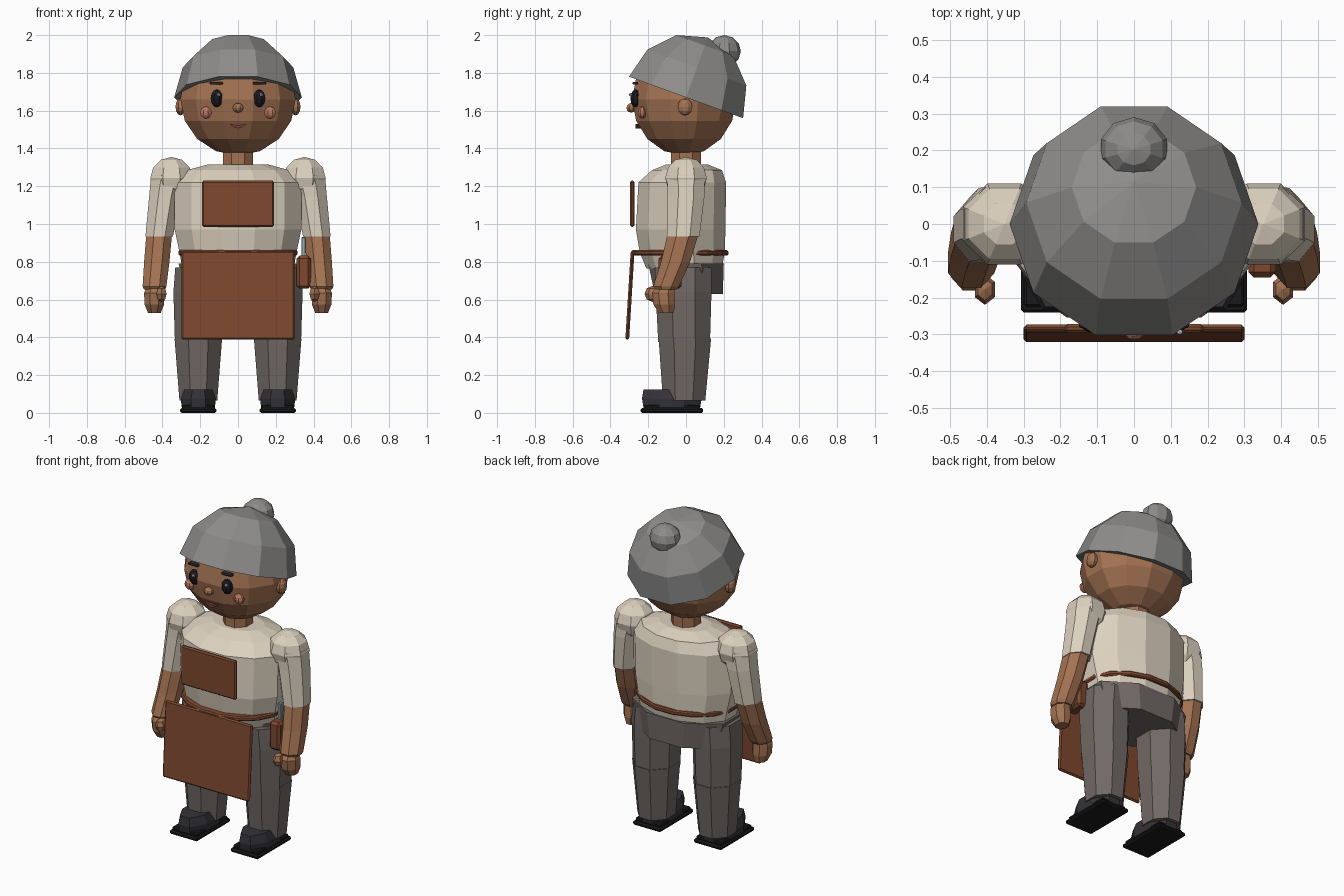
import bpy, bmesh
from math import sin, cos, pi, radians
from mathutils import Matrix, Vector

if "Cube" in bpy.data.objects:
    bpy.data.objects.remove(bpy.data.objects["Cube"])


def material(name, rgb):
    m = bpy.data.materials.new(name)
    m.diffuse_color = (*rgb, 1)
    m.use_nodes = True
    m.node_tree.nodes["Principled BSDF"].inputs["Base Color"].default_value = m.diffuse_color
    return m


SKIN = material("skin", (0.37, 0.17, 0.085))
CREAM = material("cream_cloth", (0.72, 0.64, 0.52))
LEATHER = material("leather", (0.21, 0.065, 0.028))
TROUSER = material("trouser_cloth", (0.165, 0.14, 0.13))
DARK = material("dark_leather", (0.035, 0.033, 0.04))
SOLE = material("sole_rubber", (0.01, 0.01, 0.011))
HAIR = material("grey_hair", (0.27, 0.265, 0.26))
EYE = material("eye_dark", (0.01, 0.01, 0.016))
WHITE = material("eye_glint", (0.9, 0.9, 0.9))
BLUSH = material("blush", (0.5, 0.19, 0.13))
LIP = material("lip", (0.22, 0.05, 0.04))
METAL = material("tool_metal", (0.3, 0.4, 0.45))


def finish(name, bm, mat, mirror=False, bevel=0):
    bmesh.ops.remove_doubles(bm, verts=bm.verts, dist=0.0005)
    bmesh.ops.recalc_face_normals(bm, faces=bm.faces)
    me = bpy.data.meshes.new(name)
    bm.to_mesh(me)
    bm.free()
    me.materials.append(mat)
    ob = bpy.data.objects.new(name, me)
    bpy.context.collection.objects.link(ob)
    if bevel:
        b = ob.modifiers.new("bevel", 'BEVEL')
        b.width, b.segments = bevel, 1
    if mirror:
        ob.modifiers.new("mirror", 'MIRROR').use_clip = False
    return ob


def loft(name, rings, mat, n=8, phase=0.5, mirror=False, matrix=Matrix()):
    """Skin elliptical rings (cx, cy, cz, rx, ry); radii are to the flats when phase is 0.5."""
    bm = bmesh.new()
    k = 1 / cos(pi / n) if phase else 1
    loops = []
    for cx, cy, cz, rx, ry in rings:
        loop = []
        for i in range(n):
            a = 2 * pi * (i + phase) / n
            loop.append(bm.verts.new(matrix @ Vector((cx + k * rx * cos(a), cy + k * ry * sin(a), cz))))
        loops.append(loop)
    for a, b in zip(loops, loops[1:]):
        for i in range(n):
            j = (i + 1) % n
            bm.faces.new((a[i], a[j], b[j], b[i]))
    for end, r in ((loops[0], rings[0]), (loops[-1], rings[-1])):
        if r[3] > 0.001:
            bm.faces.new(end)
    return finish(name, bm, mat, mirror)


def ball(name, c, r, mat, n=8, rings=6, top=1.0, **kw):
    """Faceted ellipsoid; top < 1 keeps only the upper share of it."""
    angles = [pi * top * i / rings for i in range(rings + 1)]
    prof = [(0, 0, r[2] * cos(t), r[0] * max(sin(t), 0), r[1] * max(sin(t), 0)) for t in angles]
    rot = kw.pop("rot", Matrix())
    return loft(name, prof, mat, n, matrix=Matrix.Translation(c) @ rot, **kw)


def box(name, c, size, mat, bevel=0.01, tilt=0, mirror=False):
    bm = bmesh.new()
    m = Matrix.Translation(c) @ Matrix.Rotation(radians(tilt), 4, 'X') @ Matrix.Diagonal((*size, 1))
    bmesh.ops.create_cube(bm, size=1, matrix=m)
    return finish(name, bm, mat, mirror, bevel)


# Head, hair cap and bun
ball("head", (0, -0.01, 1.66), (0.305, 0.275, 0.297), SKIN, n=12, rings=8)
ball("hair", (0, 0, 1.67), (0.338, 0.338, 0.338), HAIR, n=10, rings=3, top=0.5, phase=0,
     rot=Matrix.Rotation(radians(-20), 4, 'X'))
ball("hair_bun", (0, 0.203, 1.915), (0.09, 0.083, 0.085), HAIR, n=10, rings=6)
loft("neck", [(0, 0, 1.27, 0.08, 0.08), (0, 0, 1.42, 0.08, 0.08)], SKIN)

# Face
ball("ears", (0.305, -0.005, 1.62), (0.026, 0.038, 0.045), SKIN, mirror=True)
ball("eyes", (0.113, -0.268, 1.665), (0.032, 0.026, 0.047), EYE, mirror=True)
for x in (-0.102, 0.124):
    ball("eye_glint", (x, -0.293, 1.685), (0.009, 0.008, 0.009), WHITE, n=6, rings=4)
box("eyebrows", (0.115, -0.268, 1.745), (0.07, 0.03, 0.015), DARK, 0.004, mirror=True)
ball("cheeks", (0.17, -0.232, 1.59), (0.03, 0.022, 0.032), BLUSH, mirror=True)
ball("nose", (0, -0.29, 1.615), (0.028, 0.025, 0.025), SKIN)
bm = bmesh.new()
smile = [(-0.045, 1.53), (-0.022, 1.512), (0, 1.506), (0.022, 1.512), (0.045, 1.53), (0, 1.522)]
face = bm.faces.new([bm.verts.new((x, -0.268, z)) for x, z in smile])
ext = bmesh.ops.extrude_face_region(bm, geom=[face])
for v in ext["geom"]:
    if isinstance(v, bmesh.types.BMVert):
        v.co.y = -0.235
finish("mouth", bm, LIP)

# Shirt body
loft("shirt", [(0, -0.01, 0.765, 0.295, 0.2), (0, -0.02, 0.85, 0.31, 0.225),
               (0, -0.028, 0.97, 0.335, 0.237), (0, -0.02, 1.22, 0.335, 0.232),
               (0, 0.005, 1.285, 0.27, 0.185), (0, 0.005, 1.315, 0.16, 0.11)], CREAM, n=12)

# Shoulders, sleeves, forearms and hands
ball("shoulders", (0.352, 0, 1.243), (0.112, 0.11, 0.112), CREAM, mirror=True)
loft("sleeves", [(0.365, 0, 1.26, 0.095, 0.1), (0.387, 0, 1.15, 0.083, 0.098),
                 (0.417, -0.015, 0.935, 0.073, 0.087)], CREAM, mirror=True)
loft("forearms", [(0.417, -0.015, 0.95, 0.068, 0.082), (0.43, -0.055, 0.8, 0.067, 0.077),
                  (0.442, -0.105, 0.67, 0.063, 0.068), (0.442, -0.105, 0.652, 0.055, 0.055)],
     SKIN, mirror=True)
loft("hands", [(0.44, -0.105, 0.68, 0.04, 0.045), (0.443, -0.12, 0.635, 0.054, 0.06),
               (0.443, -0.115, 0.575, 0.052, 0.058), (0.443, -0.105, 0.53, 0.034, 0.04)],
     SKIN, mirror=True)
ball("thumbs", (0.405, -0.178, 0.63), (0.027, 0.036, 0.042), SKIN, n=6, rings=4, mirror=True)

# Trousers
loft("hips", [(0, 0.015, 0.63, 0.275, 0.18), (0, 0, 0.79, 0.315, 0.2)], TROUSER, n=8)
loft("upper_legs", [(0.21, -0.01, 0.375, 0.124, 0.137), (0.21, -0.013, 0.64, 0.132, 0.148),
                    (0.2, -0.015, 0.77, 0.132, 0.15)], TROUSER, mirror=True)
loft("lower_legs", [(0.21, -0.01, 0.065, 0.1, 0.112), (0.21, -0.006, 0.395, 0.126, 0.139)],
     TROUSER, mirror=True)

# Shoes with stepped soles
loft("shoes", [(0.21, -0.075, 0.03, 0.088, 0.15), (0.21, -0.075, 0.075, 0.093, 0.158),
               (0.21, -0.085, 0.125, 0.075, 0.14)], DARK, mirror=True)
box("shoe_welts", (0.21, -0.075, 0.032), (0.175, 0.3, 0.022), SOLE, 0.006, mirror=True)
box("shoe_soles", (0.21, -0.075, 0.0125), (0.193, 0.332, 0.025), SOLE, 0.008, mirror=True)

# Apron with belt and bib
loft("apron_belt", [(0, -0.033, 0.833, 0.308, 0.25), (0, -0.033, 0.84, 0.316, 0.257),
                    (0, -0.033, 0.855, 0.316, 0.257), (0, -0.033, 0.862, 0.308, 0.25)], LEATHER, n=16)
box("apron_skirt", (0, -0.297, 0.622), (0.6, 0.02, 0.468), LEATHER, 0.008, tilt=-3.5)
box("apron_bib", (0, -0.284, 1.107), (0.38, 0.024, 0.244), LEATHER, 0.008)

# Side pouch with a tool
box("pouch", (0.348, -0.085, 0.745), (0.075, 0.12, 0.175), LEATHER, 0.015)
box("pouch_tool", (0.347, -0.075, 0.875), (0.022, 0.03, 0.11), METAL, 0.004)
